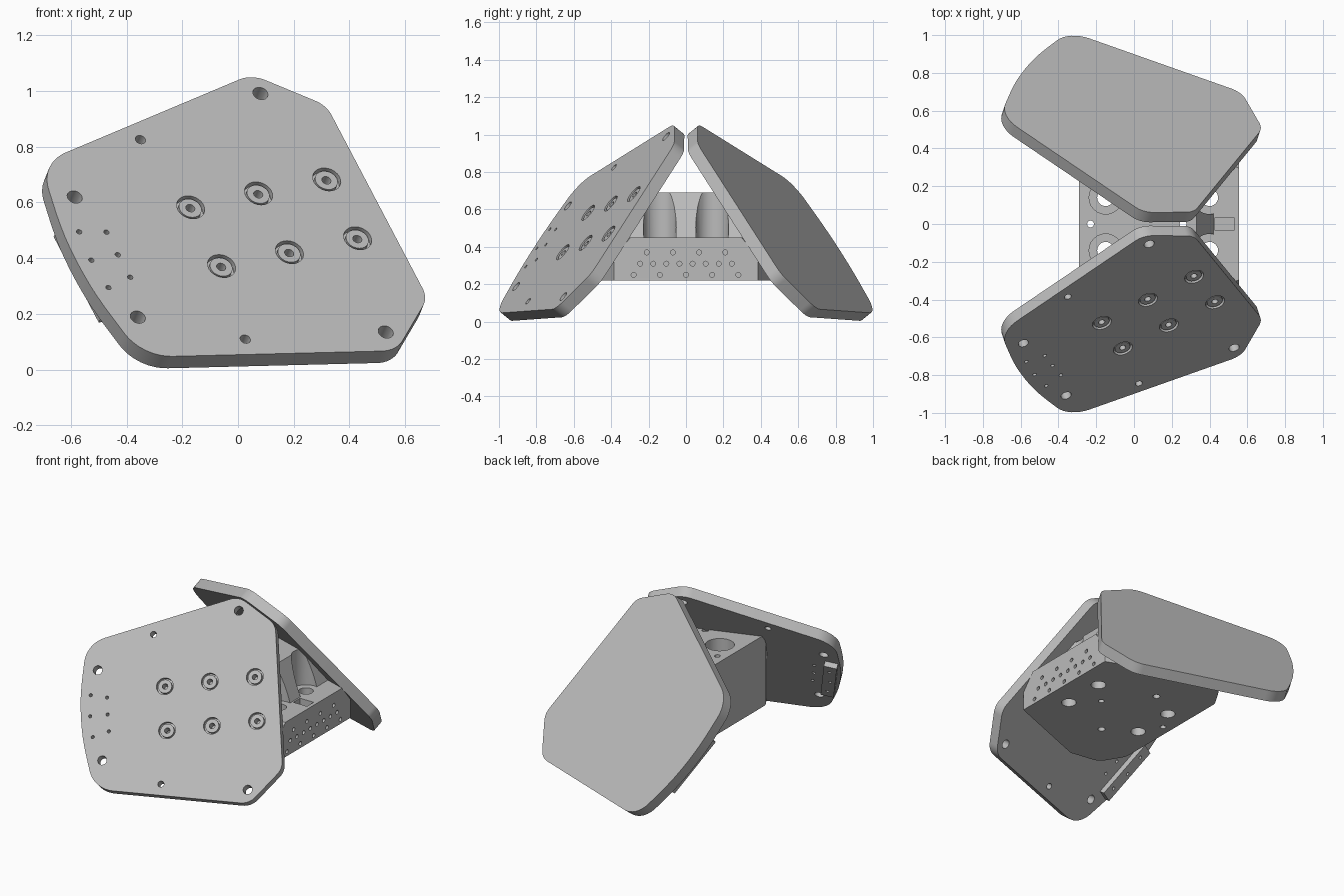
import bpy, bmesh, math
from mathutils import Matrix, Vector

cube = bpy.data.objects.get("Cube")
if cube:
    bpy.data.objects.remove(cube, do_unlink=True)

grey = bpy.data.materials.new("machined_grey")
grey.use_nodes = True
colour = (0.5, 0.5, 0.5, 1)
grey.diffuse_color = colour
grey.node_tree.nodes["Principled BSDF"].inputs["Base Color"].default_value = colour
IDENT = Matrix.Identity(4)


def finish(name, bm, matrix=IDENT):
    """Turn a bmesh into a named object."""
    bm.transform(matrix)
    bmesh.ops.recalc_face_normals(bm, faces=bm.faces)
    mesh = bpy.data.meshes.new(name)
    bm.to_mesh(mesh)
    bm.free()
    mesh.materials.append(grey)
    ob = bpy.data.objects.new(name, mesh)
    bpy.context.collection.objects.link(ob)
    return ob


def prism(points, z0, z1):
    bm = bmesh.new()
    face = bm.faces.new([bm.verts.new((x, y, z0)) for x, y in points])
    res = bmesh.ops.extrude_face_region(bm, geom=[face])
    verts = [v for v in res["geom"] if isinstance(v, bmesh.types.BMVert)]
    bmesh.ops.translate(bm, verts=verts, vec=(0, 0, z1 - z0))
    return bm


def box_points(x0, x1, y):
    return [(x0, -y), (x1, -y), (x1, y), (x0, y)]


def cylinders(spots, z0, z1, turn=IDENT, bm=None):
    """One mesh holding upright cylinders at (x, y, radius)."""
    bm = bm or bmesh.new()
    for x, y, r in spots:
        place = turn @ Matrix.Translation((x, y, (z0 + z1) / 2))
        bmesh.ops.create_cone(bm, cap_ends=True, segments=24, radius1=r,
                              radius2=r, depth=z1 - z0, matrix=place)
    return bm


def cut(ob, *cutters):
    """Subtract the cutters."""
    bpy.context.view_layer.objects.active = ob
    for c in cutters:
        c.hide_render = True
        mod = ob.modifiers.new("cut", "BOOLEAN")
        mod.operation, mod.solver, mod.object = "DIFFERENCE", "EXACT", c
        bpy.ops.object.modifier_apply(modifier=mod.name)


def smooth(ob):
    bpy.ops.object.select_all(action="DESELECT")
    ob.select_set(True)
    bpy.context.view_layer.objects.active = ob
    bpy.ops.object.shade_smooth_by_angle(angle=math.radians(30))


def clip(bm, co, normal):
    """Remove everything beyond a plane and close the cut."""
    geom = bm.verts[:] + bm.edges[:] + bm.faces[:]
    bmesh.ops.bisect_plane(bm, geom=geom, plane_co=co, plane_no=normal,
                           clear_outer=True)
    bmesh.ops.holes_fill(bm, edges=[e for e in bm.edges if e.is_boundary])


def fillet(corners, steps=8):
    """Round a polygon given as (x, y, radius)."""
    out = []
    for i, (x, y, r) in enumerate(corners):
        p = Vector((x, y))
        a = (Vector(corners[i - 1][:2]) - p).normalized()
        b = (Vector(corners[(i + 1) % len(corners)][:2]) - p).normalized()
        half = a.angle(b) / 2
        reach = r / math.tan(half)
        centre = p + (a + b).normalized() * (r / math.sin(half))
        start, end = p + a * reach - centre, p + b * reach - centre
        for k in range(steps + 1):
            d = start.lerp(end, k / steps).normalized() * r
            out.append(tuple(centre + d))
    return out


def both(spots):
    return [(x, s * y, r) for x, y, r in spots for s in (1, -1)]


# Plate frame: long axis, cross axis, outward normal
u = Vector((0.88, 0.44, 0.18)).normalized()
v = Vector((-0.403, 0.494, 0.769))
v = (v - u * v.dot(u)).normalized()
n = u.cross(v)
origin = Vector((0, -0.534, 0.5))
frame = Matrix((u, v, n)).transposed().to_4x4()
frame.translation = origin
flip = Matrix.Diagonal((1, -1, 1, 1))
THICK = 0.07

# Plate outline, symmetric about its long axis
upper = [(-0.645, 0.18, 1.6), (-0.598, 0.452, 0.17),
         (0.351, 0.644, 0.11), (0.567, 0.449, 0.1)]
outline = fillet([(-0.66, 0, 1.6)] + upper +
                 [(x, -y, r) for x, y, r in reversed(upper)])

# Plate holes
bush = [(x, y, 0.042) for x in (-0.13, 0.147, 0.425) for y in (0.137, -0.137)]
holes = both([(0.347, 0.556, 0.028), (-0.537, 0.28, 0.028), (-0.184, 0.465, 0.019),
              (-0.588, 0.13, 0.01), (-0.488, 0.105, 0.01)])
holes += [(-0.598, 0, 0.01), (-0.49, 0, 0.01)] + [(x, y, 0.017) for x, y, r in bush]

for side, m in (("front", frame), ("back", flip @ frame)):
    plate = finish(side + "_plate", prism(outline, -THICK, 0), m)
    bushings = finish(side + "_bushings", cylinders(bush, -0.03, -0.005), m)
    bar = finish(side + "_end_bar", prism(box_points(-0.63, -0.55, 0.2), -0.105, -THICK), m)
    recess = finish("recess_cutter", cylinders([(x, y, 0.052) for x, y, r in bush], -0.025, 0.1), m)
    through = finish("hole_cutter", cylinders(holes, -0.2, 0.1), m)
    cut(plate, recess, through)
    cut(bushings, through)
    cut(bar, through)
    for ob in (plate, bushings, bar):
        smooth(ob)
    for ob in (recess, through):
        bpy.data.objects.remove(ob, do_unlink=True)

# Central block: base and tower, trimmed by the plates' inner planes
half = [(0, 0.6, 0.03), (-0.2, 0.57, 0.1), (-0.29, 0.42, 0.08)]
footprint = [(0.555, 0.385, 0.005)] + half
footprint = fillet(footprint + [(x, -y, r) for x, y, r in reversed(footprint)])
LOW, MID, TOP = 0.22, 0.45, 0.69
inner = origin - n * THICK
blocks = []
for name, z0, z1 in (("block_base", LOW, MID), ("block_tower", MID, TOP)):
    bm = prism(footprint, z0, z1)
    clip(bm, inner, n)
    clip(bm, flip @ inner, flip @ n)
    if z0 == MID:
        clip(bm, Vector((0.42, 0, MID)), Vector((0.24, 0, 0.09)))
    blocks.append(finish(name, bm))
base, tower = blocks

# Bolt holes, bolt recesses, pin holes and the slot
bolts = both([(-0.15, 0.14, 0.045), (0.4, 0.14, 0.045)])
pins = [(-0.23, 0, 0.018), (0.26, 0, 0.018)] + both([(0.04, 0.26, 0.022)])
through = finish("bolt_cutter", cylinders(bolts + pins, 0.1, 0.8))
recess = finish("bolt_recess_cutter",
                cylinders([(x, y, 0.088) for x, y, r in bolts], 0.4, 0.8))
pin_cutter = finish("pin_cutter", cylinders(pins, 0.1, 0.8))
slot = finish("slot_cutter", prism(box_points(0.43, 0.53, 0.035), 0.36, 0.6))

# Three rows of small blind holes in the end face
side_holes = cylinders([], 0, 1)
sideways = Matrix.Rotation(math.pi / 2, 4, "Y")
for z, count in ((0.25, 5), (0.31, 8), (0.37, 4)):
    step = 0.07 if count == 8 else 0.14
    row = [(-z, (i - (count - 1) / 2) * step, 0.013) for i in range(count)]
    cylinders(row, 0.51, 0.6, sideways, side_holes)
side_cutter = finish("side_hole_cutter", side_holes)

cut(base, through, slot, side_cutter)
cut(tower, recess, pin_cutter)
for ob in blocks:
    smooth(ob)
for ob in (through, recess, pin_cutter, slot, side_cutter):
    bpy.data.objects.remove(ob, do_unlink=True)
